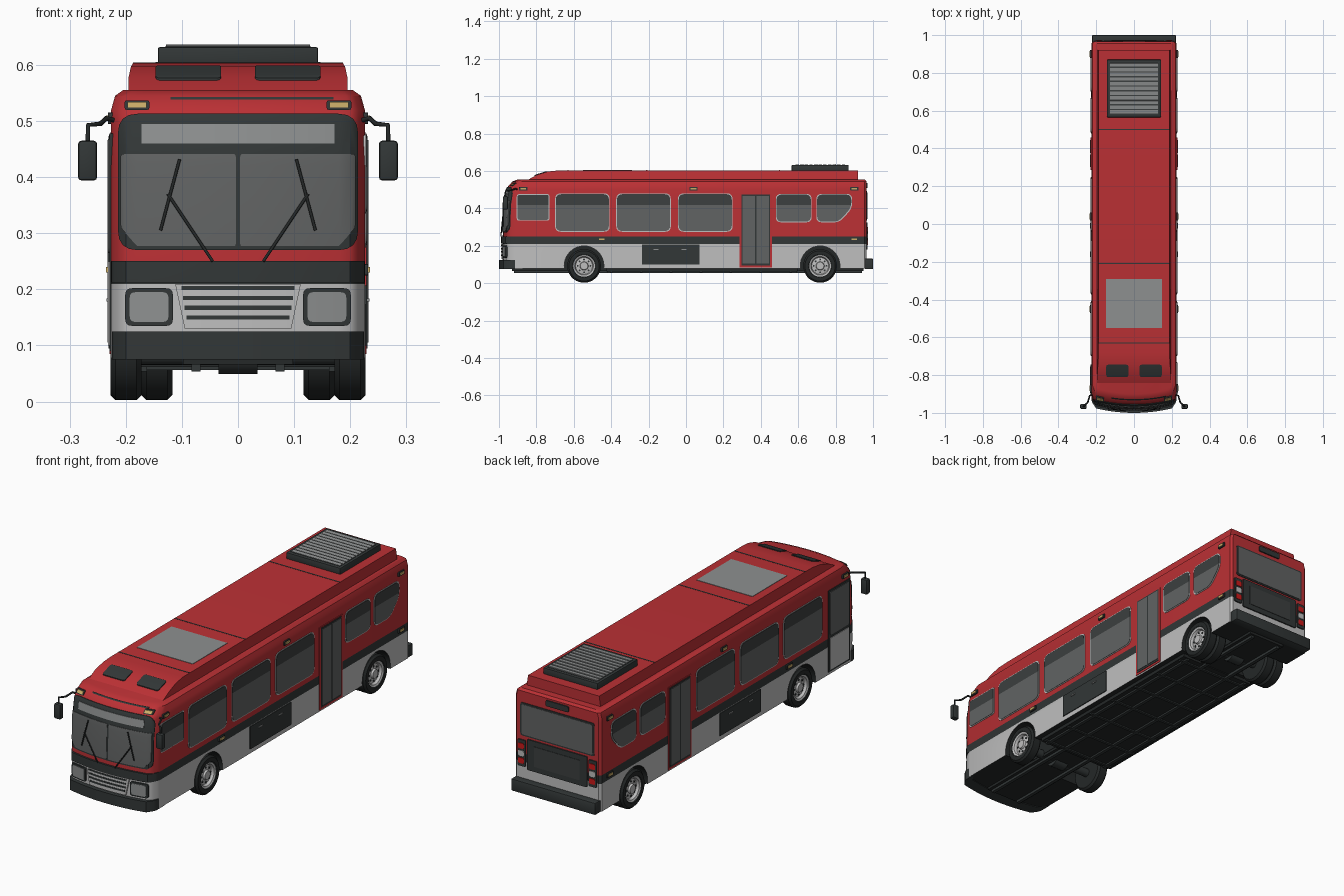
import bpy, bmesh, math
from mathutils import Vector, Matrix

if "Cube" in bpy.data.objects:
    bpy.data.objects.remove(bpy.data.objects["Cube"])


def material(name, r, g, b):
    m = bpy.data.materials.new(name)
    m.use_nodes = True
    m.diffuse_color = (r, g, b, 1)
    m.node_tree.nodes["Principled BSDF"].inputs["Base Color"].default_value = (r, g, b, 1)
    return m


RED, SILVER, DARK, GLASS, TINT, BLACK, AMBER, LAMP, GREY = range(9)
MATS = [material("red_paint", .50, .03, .035), material("silver_paint", .52, .52, .52),
        material("charcoal_trim", .032, .038, .038), material("window_glass", .12, .125, .125),
        material("tinted_glass", .045, .05, .05), material("black_rubber", .018, .021, .021),
        material("amber_lens", .6, .42, .14), material("tail_lens", .6, .01, .01),
        material("light_grey", .27, .28, .28)]


def finish(name, bm, rule):
    """Turn a bmesh into an object; rule is a colour or a function of a face."""
    bmesh.ops.recalc_face_normals(bm, faces=bm.faces)
    for f in bm.faces:
        f.material_index = rule(f) if callable(rule) else rule
    me = bpy.data.meshes.new(name)
    bm.to_mesh(me)
    bm.free()
    for m in MATS:
        me.materials.append(m)
    ob = bpy.data.objects.new(name, me)
    bpy.context.scene.collection.objects.link(ob)
    return ob


def interp(knots, v):
    for (a, p), (b, q) in zip(knots, knots[1:]):
        if v <= b:
            return p + (q - p) * max(0, (v - a) / (b - a))
    return knots[-1][1]


# Body shape: half width and nose position by height, roof pod height by length
WIDTH = [(0, .226), (.52, .226), (.545, .219), (.555, .205)]
NOSE = [(0, -.98), (.25, -.98), (.42, -.975), (.50, -.962), (.52, -.95), (.545, -.925), (.555, -.90)]
POD = [(-.85, .55), (-.80, .578), (-.74, .597), (-.68, .603), (.92, .603)]
LEVELS = [.078, .21, .25, .42, .50, .52, .545, .555]
BACK = .965


def front_y(x, z):
    t = min(1, abs(x) / interp(WIDTH, z))
    return interp(NOSE, z) + .03 * t * t + .04 * max(0, (t - .88) / .12) ** 2


def on_front(u, v, h): return (u, front_y(u, v) - h, v)
def on_back(u, v, h): return (u, BACK + h, v)
def on_roof(u, v, h): return (u, v, interp(POD, v) + h)
def on_side(s): return lambda u, v, h: (s * (interp(WIDTH, v) + h), u, v)


def rect(u0, u1, v0, v1): return [(u0, v0), (u1, v0), (u1, v1), (u0, v1)]


def rounded(pts, r):
    out = []
    for i, p in enumerate(pts):
        p, a, b = Vector(p), Vector(pts[i - 1]), Vector(pts[(i + 1) % len(pts)])
        a, b = p + (a - p).normalized() * r, p + (b - p).normalized() * r
        out += [a.lerp(p, t).lerp(p.lerp(b, t), t) for t in (0, .25, .5, .75, 1)]
    return out


def plate(name, pts, place, color, h=.004, r=0, base=-.004, split=None):
    """Thin panel wrapped on the body; above height split it is tinted."""
    bm = bmesh.new()
    bm.faces.new([bm.verts.new((p[0], p[1], 0)) for p in (rounded(pts, r) if r else pts)])
    cuts = [((0, v, 0), (0, 1, 0)) for v in LEVELS + [-.80, -.74] + ([split] if split else [])]
    if place is on_front:
        cuts += [((i * .02, 0, 0), (1, 0, 0)) for i in range(-11, 12)]
    for co, no in cuts:
        bmesh.ops.bisect_plane(bm, geom=bm.verts[:] + bm.edges[:] + bm.faces[:], plane_co=co, plane_no=no)
    top = bmesh.ops.extrude_face_region(bm, geom=bm.faces[:])["geom"]
    raised = {v for v in top if isinstance(v, bmesh.types.BMVert)}
    for v in bm.verts:
        v.co = place(v.co.x, v.co.y, h if v in raised else base)
    rule = (lambda f: TINT if f.calc_center_median().z > split else color) if split else color
    return finish(name, bm, rule)


def box(name, lo, hi, color, bevel=0, tilt=0):
    bm = bmesh.new()
    lo, hi = Vector(lo), Vector(hi)
    mat = Matrix.Translation((lo + hi) / 2) @ Matrix.Rotation(tilt, 4, 'X') @ Matrix.Diagonal((*(hi - lo), 1))
    bmesh.ops.create_cube(bm, size=1, matrix=mat)
    if bevel:
        bmesh.ops.bevel(bm, geom=bm.edges[:], offset=bevel, segments=2, affect='EDGES', profile=.5)
    return finish(name, bm, color)


def rod(name, pts, radius, color):
    cu = bpy.data.curves.new(name, 'CURVE')
    cu.dimensions, cu.bevel_depth, cu.bevel_resolution, cu.use_fill_caps = '3D', radius, 1, True
    sp = cu.splines.new('POLY')
    sp.points.add(len(pts) - 1)
    for p, co in zip(sp.points, pts):
        p.co = (*co, 1)
    cu.materials.append(MATS[color])
    ob = bpy.data.objects.new(name, cu)
    bpy.context.scene.collection.objects.link(ob)


def cylinder(bm, x, y, z, r, depth, seg):
    bmesh.ops.create_cone(bm, cap_ends=True, segments=seg, radius1=r, radius2=r, depth=depth,
                          matrix=Matrix.Translation((x, y, z)) @ Matrix.Rotation(math.pi / 2, 4, 'Y'))


# Body shell lofted through the height levels
bm = bmesh.new()
rings = []
for z in LEVELS:
    w, yb = interp(WIDTH, z), BACK - (.01 if z > .55 else 0)
    ts = [-1, -.98, -.95, -.92, -.88] + [i / 10 for i in range(-8, 9, 2)] + [.88, .92, .95, .98, 1]
    ring = [(t * w, front_y(t * w, z), z) for t in ts]
    ring += [(w, yb - .01, z), (w - .01, yb, z), (.01 - w, yb, z), (-w, yb - .01, z)]
    rings.append([bm.verts.new(p) for p in ring])
for a, b in zip(rings, rings[1:]):
    for i in range(len(a)):
        bm.faces.new((a[i - 1], a[i], b[i], b[i - 1]))
bm.faces.new(rings[0])
bm.faces.new(rings[-1])


def body_color(f):
    z = f.calc_center_median().z
    return BLACK if z < .08 else SILVER if z < .21 else DARK if z < .25 else RED


body = finish("body_shell", bm, body_color)

# Wheel wells cut from the shell
AXLES = (-.545, .717)
bm = bmesh.new()
for y in AXLES:
    for s in (-1, 1):
        cylinder(bm, s * .2, y, .093, .106, .2, 40)
cutter = finish("wheel_well_cutter", bm, BLACK)
cutter.hide_render = True
mod = body.modifiers.new("wells", 'BOOLEAN')
mod.operation, mod.solver, mod.object = 'DIFFERENCE', 'EXACT', cutter
body.data = bpy.data.meshes.new_from_object(body.evaluated_get(bpy.context.evaluated_depsgraph_get()))
bpy.data.objects.remove(cutter)

# Roof pod with a sloping nose
bm = bmesh.new()
prof = POD + [(.92, .55)]
sides = [[bm.verts.new((s * (.195 - max(0, z - .59) * .6), y, z)) for y, z in prof] for s in (-1, 1)]
for i in range(len(prof)):
    bm.faces.new((sides[0][i - 1], sides[0][i], sides[1][i], sides[1][i - 1]))
for s in sides:
    bm.faces.new(s)
finish("roof_pod", bm, RED)
for y in (-.63, -.21, .5):
    plate("roof_seam", rect(-.187, .187, y - .003, y + .003), on_roof, DARK, .001)
plate("roof_hatch", rect(-.147, .147, -.55, -.29), on_roof, GREY, .002)
for s in (-1, 1):
    plate("roof_vent", rect(s * .03, s * .147, -.81, -.745), on_roof, DARK, .004, .01)

# Roof cooling unit with louvres
box("cooling_unit", (-.143, .565, .595), (.143, .87, .632), DARK, .004)
plate("louvre_bed", rect(-.13, .13, .58, .857), lambda u, v, h: (u, v, .632 + h), TINT, .001)
for i in range(11):
    y = .594 + i * .0248
    box("louvre", (-.128, y - .009, .632), (.128, y + .009, .635), GREY, 0, .12)

# Windscreen, destination sign and nose trim
plate("windscreen_frame", rect(-.214, .214, .27, .513), on_front, DARK, .003, .035)
for s in (-1, 1):
    pts = [(s * .004, .277), (s * .18, .277), (s * .209, .31), (s * .209, .441), (s * .004, .441)]
    plate("windscreen_glass", pts, on_front, GLASS, .005, .004)
    plate("front_marker_base", rect(s * .158, s * .202, .52, .537), on_front, DARK, .006, .004)
    plate("front_marker", rect(s * .163, s * .197, .524, .534), on_front, AMBER, .009)
    plate("headlight_frame", rect(s * .116, s * .201, .135, .202), on_front, DARK, .007, .012)
    plate("headlight", rect(s * .124, s * .193, .142, .195), on_front, GREY, .009, .01)
    wiper = [(.045, .25), (.125, .37)], [(.104, .432), (.122, .365), (.138, .305)]
    for part, path in zip(("wiper_arm", "wiper_blade"), wiper):
        rod(part, [on_front(s * x, z, .011) for x, z in path], .003, BLACK)
    # Mirrors on bent arms
    arm = [(.215, -.90, .50), (.235, -.91, .505), (.245, -.945, .495), (.267, -.965, .493), (.268, -.965, .46)]
    rod("mirror_arm", [(s * x, y, z) for x, y, z in arm], .0045, BLACK)
    x = s * .268
    box("mirror", (x - .017, -.979, .394), (x + .017, -.952, .465), DARK, .006)
plate("sign_glass", rect(-.172, .172, .46, .495), on_front, GREY, .005)
plate("nose_gap", rect(-.12, .17, .538, .543), on_front, DARK, .002)
plate("nose_band", rect(-.225, .225, .212, .251), on_front, DARK, .009)
plate("grille_panel", [(-.095, .13), (.095, .13), (.112, .21), (-.112, .21)], on_front, SILVER, .007)
for i in range(4):
    w = .092 + i * .003
    plate("grille_slot", rect(-w, w, .146 + i * .0175, .1535 + i * .0175), on_front, DARK, .009)
plate("front_bumper", rect(-.2245, .2245, .075, .125), on_front, DARK, .02, 0, -.04)

# Both sides: windows, doors, hatches and markers
BAYS = [rect(y, y + .292, .275, .48) for y in (-.70, -.373, -.043)]
BAYS += [rect(.48, .672, .325, .478), [(.697, .325), (.82, .325), (.888, .40), (.888, .478), (.697, .478)]]


def window(pts, place, r, split):
    plate("window_rim", pts, place, SILVER, .002, r)
    c = sum((Vector(p) for p in pts), Vector((0, 0))) / len(pts)
    inner = [Vector(p) - Vector([math.copysign(.004, d) for d in Vector(p) - c]) for p in pts]
    plate("window_pane", inner, place, GLASS, .004, r, split=split)


def door(y, place):
    plate("door_frame", rect(y, y + .172, .085, .478), place, RED, .003)
    plate("door_seal", rect(y + .009, y + .163, .095, .473), place, DARK, .005)
    for d in (.014, .09):
        plate("door_leaf", rect(y + d, y + d + .068, .105, .466), place, GLASS, .007)


for s in (-1, 1):
    place = on_side(s)
    for pts in BAYS:
        window(pts, place, .03, .418)
    door(.287, place)
    plate("service_hatch", rect(-.235, .072, .10, .207), place, DARK, .004)
    for y in (-.16, -.01):
        plate("hatch_handle", rect(y - .014, y + .014, .178, .184), place, GREY, .008)
    for y, z in ((-.87, .505), (.04, .505), (.90, .505), (-.45, .235), (.90, .235)):
        plate("marker_base", rect(y - .022, y + .022, z - .01, z + .01), place, DARK, .006, .004)
        plate("side_marker", rect(y - .015, y + .015, z - .005, z + .005), place, AMBER, .009)
window(rect(-.905, -.73, .335, .476), on_side(1), .012, .418)
# Entrance door: glazed above, light kick panel below
entry = on_side(-1)
plate("entrance_frame", rect(-.905, -.745, .09, .478), entry, DARK, .003)
plate("entrance_glass", rect(-.895, -.755, .265, .468), entry, GLASS, .006, .01)
plate("entrance_panel", rect(-.895, -.755, .10, .25), entry, SILVER, .006)

# Tail: window, engine door, lamps and bumper
plate("rear_window_rim", rect(-.195, .195, .335, .492), on_back, DARK, .003, .012)
plate("rear_window", rect(-.187, .187, .342, .485), on_back, GLASS, .005, .01)
plate("rear_sign", rect(-.06, .06, .51, .537), on_back, DARK, .006, .008)
plate("engine_door", rect(-.158, .158, .18, .325), on_back, DARK, .006, .006)
plate("engine_louvre", rect(-.12, .12, .205, .30), on_back, TINT, .008)
for s in (-1, 1):
    plate("tail_housing", rect(s * .166, s * .208, .19, .315), on_back, DARK, .006, .006)
    for z, c in ((.217, LAMP), (.252, SILVER), (.287, LAMP)):
        plate("tail_lamp", rect(s * .172, s * .202, z - .013, z + .013), on_back, c, .009, .006)
box("rear_bumper", (-.222, .955, .075), (.222, 1, .132), DARK, .005)

# Underframe: floor pan, rails, cross members and axles
box("floor_pan", (-.20, -.425, .062), (.20, .595, .085), BLACK)
box("centre_pan", (-.098, -.93, .066), (.098, .95, .085), BLACK)
for x in (-.17, -.075, .075, .17):
    ends = (-.42, .59) if abs(x) > .1 else (-.92, .94)
    box("chassis_rail", (x - .008, ends[0], .054), (x + .008, ends[1], .07), DARK)
for i in range(7):
    y = -.40 + i * .16
    box("cross_member", (-.195, y - .007, .056), (.195, y + .007, .07), DARK)
for y in AXLES:
    bm = bmesh.new()
    cylinder(bm, 0, y, .085, .02, .36, 16)
    cylinder(bm, 0, y, .085, .036, .07, 16)
    finish("axle", bm, DARK)

# Wheels: lathed tyre and rim, doubled at the rear
TYRE = [(0, .222), (.02, .222), (.023, .213), (.045, .209), (.05, .221), (.058, .224), (.062, .227),
        (.081, .227), (.09, .218), (.09, .181), (.081, .172), (0, .172)]


def wheel(s, y, shift):
    bm = bmesh.new()
    vs = [bm.verts.new((s * (x - shift), y, .0925 + r)) for r, x in TYRE]
    es = [bm.edges.new(p) for p in zip(vs, vs[1:])]
    bmesh.ops.spin(bm, geom=vs + es, cent=(0, y, .0925), axis=(1, 0, 0), angle=math.tau, steps=36, use_duplicate=False)
    bmesh.ops.remove_doubles(bm, verts=bm.verts, dist=.0002)

    def tone(f):
        c = f.calc_center_median()
        return SILVER if math.hypot(c.y - y, c.z - .0925) < .059 and abs(c.x) > .2 - shift else BLACK
    finish("wheel", bm, tone)
    bm = bmesh.new()
    for i in range(8):
        a = i * math.tau / 8
        cylinder(bm, s * (.21 - shift), y + .034 * math.cos(a), .0925 + .034 * math.sin(a), .005, .008, 8)
    finish("wheel_nuts", bm, DARK)


for s in (-1, 1):
    for y, shift in ((AXLES[0], 0), (AXLES[1], 0), (AXLES[1], .055)):
        wheel(s, y, shift)

# Smooth curved surfaces, keep hard edges
for ob in bpy.context.scene.objects:
    ob.select_set(ob.type == 'MESH')
bpy.context.view_layer.objects.active = body
bpy.ops.object.shade_smooth_by_angle(angle=math.radians(28))
